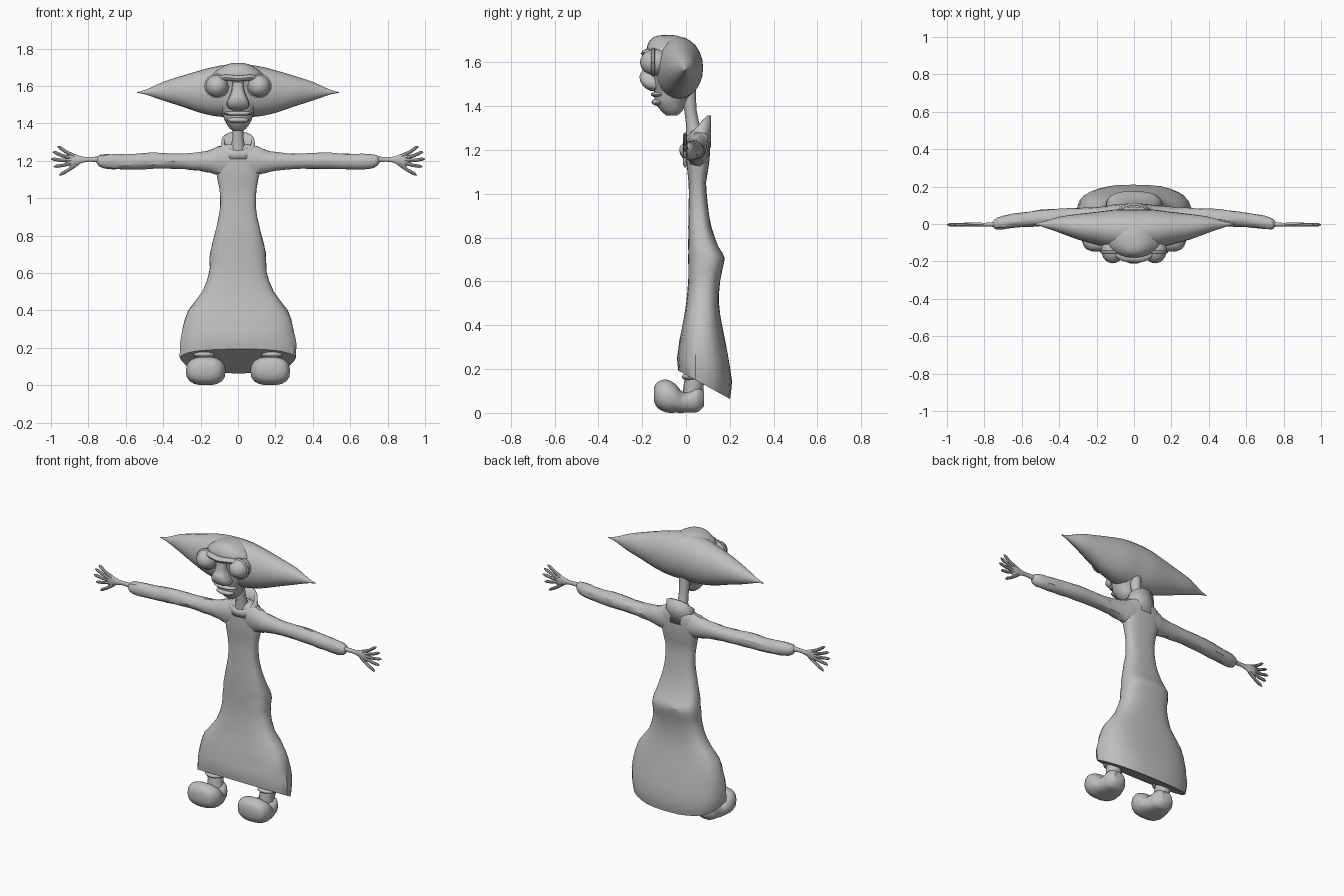
import bpy, bmesh, math, random
from mathutils import Vector

if "Cube" in bpy.data.objects:
    bpy.data.objects.remove(bpy.data.objects["Cube"])

random.seed(4)
grey = bpy.data.materials.new("plain_grey")
grey.diffuse_color = (0.52, 0.52, 0.52, 1)
grey.use_nodes = True
grey.node_tree.nodes["Principled BSDF"].inputs["Base Color"].default_value = grey.diffuse_color


def finish(name, bm, angle=40):
    bmesh.ops.recalc_face_normals(bm, faces=bm.faces)
    me = bpy.data.meshes.new(name)
    bm.to_mesh(me)
    bm.free()
    me.materials.append(grey)
    ob = bpy.data.objects.new(name, me)
    bpy.context.collection.objects.link(ob)
    bpy.ops.object.select_all(action='DESELECT')
    ob.select_set(True)
    bpy.context.view_layer.objects.active = ob
    bpy.ops.object.shade_smooth_by_angle(angle=math.radians(angle))
    return ob


def bridge(bm, rings, cap=True):
    n = len(rings[0])
    for a, b in zip(rings, rings[1:]):
        for i in range(n):
            j = (i + 1) % n
            bm.faces.new((a[i], a[j], b[j], b[i]))
    if cap:
        bm.faces.new(rings[0])
        bm.faces.new(rings[-1])


def smooth_rows(rows, sub):
    out = []
    for i in range(len(rows) - 1):
        p0, p1, p2, p3 = (rows[max(i - 1, 0)], rows[i], rows[i + 1],
                          rows[min(i + 2, len(rows) - 1)])
        for k in range(sub):
            t = k / sub
            out.append([0.5 * (2 * b + (c - a) * t + (2 * a - 5 * b + 4 * c - d) * t * t
                               + (3 * b - a - 3 * c + d) * t ** 3)
                        for a, b, c, d in zip(p0, p1, p2, p3)])
    return out + [list(rows[-1])]


def loft(name, axis, rows, n=20, power=2.0, sub=3, side=1, warp=None, rough=0, angle=40):
    """rows: position along axis, two centre coordinates, two half sizes"""
    bm = bmesh.new()
    rings = []
    for t, c1, c2, h1, h2 in smooth_rows(rows, sub):
        ring = []
        for i in range(n):
            a = 2 * math.pi * i / n
            ca, sa = math.cos(a), math.sin(a)
            k = 1 + random.uniform(-rough, rough)
            u = c1 + k * max(h1, .001) * math.copysign(abs(ca) ** (2 / power), ca)
            v = c2 + k * max(h2, .001) * math.copysign(abs(sa) ** (2 / power), sa)
            p = {'x': (t, u, v), 'y': (u, t, v), 'z': (u, v, t)}[axis]
            p = warp(*p) if warp else p
            ring.append(bm.verts.new((p[0] * side, p[1], p[2])))
        rings.append(ring)
    bridge(bm, rings)
    return finish(name, bm, angle)


def tube(name, pts, radii, n=8):
    bm = bmesh.new()
    pts = [Vector(p) for p in pts]
    rings = []
    for i, p in enumerate(pts):
        d = pts[min(i + 1, len(pts) - 1)] - pts[max(i - 1, 0)]
        q = d.to_track_quat('Z', 'Y')
        rings.append([bm.verts.new(p + q @ Vector((radii[i] * math.cos(2 * math.pi * j / n),
                                                   radii[i] * math.sin(2 * math.pi * j / n), 0)))
                      for j in range(n)])
    bridge(bm, rings)
    return finish(name, bm)


def blob(name, loc, size):
    bm = bmesh.new()
    bmesh.ops.create_uvsphere(bm, u_segments=20, v_segments=12, radius=1)
    for v in bm.verts:
        v.co = Vector([v.co[i] * size[i] + loc[i] for i in range(3)])
    return finish(name, bm)


def by_depth(rows):
    """z, half width, front y, back y -> loft rows"""
    return [(z, 0, (f + b) / 2, w, (b - f) / 2) for z, w, f, b in rows]


# robe with a hem that drops towards the back
def hem(x, y, z):
    w = min(max((0.45 - z) / 0.32, 0), 1)
    return x * (1 - 1.2 * w * max(0, y - 0.05)), y, z - (y - 0.08) * 0.55 * w


loft("robe", 'z', by_depth([
    (.13, .315, -.035, .2), (.2, .318, -.04, .21), (.3, .3, -.03, .19), (.4, .265, -.015, .165),
    (.5, .19, 0, .15), (.6, .155, .01, .155), (.66, .152, .01, .168), (.71, .148, .01, .175),
    (.76, .138, .01, .148), (.85, .115, .01, .115), (.95, .096, .012, .1), (1.05, .1, .012, .092),
    (1.13, .115, .004, .105), (1.22, .125, .004, .11), (1.27, .1, .012, .105),
    (1.29, .06, .03, .09)]), n=28, power=2.7, sub=2, warp=hem, rough=.012, angle=30)

# raised collar, high at the back and dipping in front
bm = bmesh.new()
N = 20
rings = []
for level in range(2):
    ring = []
    for i in range(N):
        a = 2 * math.pi * i / N
        s = math.sin(a)
        top = 1.31 + (.048 * s if s > 0 else .055 * s)
        ring.append(bm.verts.new((math.cos(a) * (.1 - .012 * level), .055 + .058 * s,
                                  top if level else 1.21)))
    rings.append(ring)
bridge(bm, rings, cap=False)
collar = finish("collar", bm)
sol = collar.modifiers.new("thickness", 'SOLIDIFY')
sol.thickness = 0.015
sol.offset = -1

# neck
tube("neck", [(0, .045, 1.24), (0, .03, 1.32), (0, .02, 1.38), (0, .01, 1.47)],
     [.045, .03, .028, .035], 12)

# skull with long pointed ears, lofted from tip to tip
half = [(.54, 0, 1.565, .002, .002), (.49, -.002, 1.567, .013, .014), (.4, -.004, 1.572, .042, .05),
        (.3, -.015, 1.572, .068, .082), (.2, -.023, 1.57, .088, .114), (.1, -.03, 1.572, .107, .136)]
left = [(-r[0],) + r[1:] for r in half]
loft("skull_and_ears", 'x', left + [(0, -.035, 1.575, .113, .142)] + half[::-1], n=24)

# face, narrowing down to the chin
loft("face", 'z', by_depth([
    (1.358, .025, -.09, -.04), (1.38, .05, -.115, -.015), (1.42, .073, -.142, .0),
    (1.46, .088, -.145, .03), (1.5, .112, -.15, .05), (1.56, .138, -.155, .06),
    (1.62, .15, -.165, .06), (1.66, .14, -.18, .05), (1.7, .09, -.165, .015),
    (1.718, .05, -.14, -.03), (1.724, .015, -.11, -.06)]), n=24, power=2.2)

# nose, lips, brow
loft("nose", 'z', by_depth([
    (1.47, .03, -.165, -.1), (1.485, .055, -.19, -.1), (1.51, .06, -.208, -.1),
    (1.54, .048, -.212, -.1), (1.57, .036, -.198, -.1), (1.62, .03, -.19, -.1)]), n=14, power=3)
blob("upper_lip", (0, -.125, 1.453), (.078, .035, .014))
blob("lower_lip", (0, -.125, 1.418), (.06, .032, .017))
loft("brow", 'x', [(-.13, -.14, 1.635, .01, .008), (-.07, -.17, 1.645, .025, .016),
                   (0, -.18, 1.64, .025, .016), (.07, -.17, 1.645, .025, .016),
                   (.13, -.14, 1.635, .01, .008)], n=10)

for side, label in ((1, "left"), (-1, "right")):
    # bulging eye with a rim
    blob(label + "_eye", (side * .113, -.14, 1.6), (.062, .07, .06))
    rim = [(side * (.113 + .06 * math.cos(k * math.pi / 8)), -.15,
            1.6 + .058 * math.sin(k * math.pi / 8)) for k in range(17)]
    tube(label + "_eye_rim", rim, [.009] * 17, 6)

    # sleeve
    loft(label + "_sleeve", 'x', [
        (0, .055, 1.205, .05, .085), (.1, .052, 1.2, .052, .078), (.17, .046, 1.196, .047, .056),
        (.3, .042, 1.197, .043, .042), (.45, .035, 1.2, .045, .044), (.6, .022, 1.195, .04, .042),
        (.7, .008, 1.197, .036, .04), (.74, 0, 1.2, .028, .031), (.756, 0, 1.202, .012, .012)],
        n=14, side=side, rough=.05, angle=30)

    # hand
    loft(label + "_palm", 'x', [
        (.72, -.003, 1.204, .016, .02), (.78, -.003, 1.208, .01, .013),
        (.83, -.003, 1.206, .01, .016), (.87, -.003, 1.203, .011, .033),
        (.895, -.003, 1.203, .01, .036), (.91, -.003, 1.203, .005, .025)], n=12, side=side)
    for i, (bx, bz, tx, tz) in enumerate([(.875, 1.225, .965, 1.278), (.89, 1.215, .99, 1.248),
                                          (.89, 1.202, 1.0, 1.21), (.89, 1.19, .985, 1.168),
                                          (.86, 1.185, .955, 1.122)]):
        mid = ((bx + tx) / 2 * side, -.005, (bz + tz) / 2 - .004)
        tube(f"{label}_finger_{i + 1}", [(bx * side, -.003, bz), mid,
             ((.15 * bx + .85 * tx) * side, -.004, .15 * bz + .85 * tz), (tx * side, -.003, tz)],
             [.011, .009, .009, .003])

    # leg and shoe with a bulbous upturned toe
    tube(label + "_leg", [(side * .175, .03, .06), (side * .18, .035, .13),
                          (side * .185, .045, .17), (side * .185, .06, .3)],
         [.05, .045, .05, .05], 12)
    loft(label + "_shoe", 'y', [
        (-.146, .175, .085, .05, .03), (-.13, .175, .082, .085, .06), (-.09, .173, .077, .105, .076),
        (-.05, .172, .067, .103, .067), (-.015, .172, .048, .088, .048),
        (.02, .174, .052, .076, .051), (.055, .176, .062, .064, .058),
        (.083, .177, .065, .035, .033)], n=18, power=2.5, side=side)
    # ankle cuff
    blob(label + "_ankle_cuff", (side * .182, .03, .165), (.06, .05, .02))
